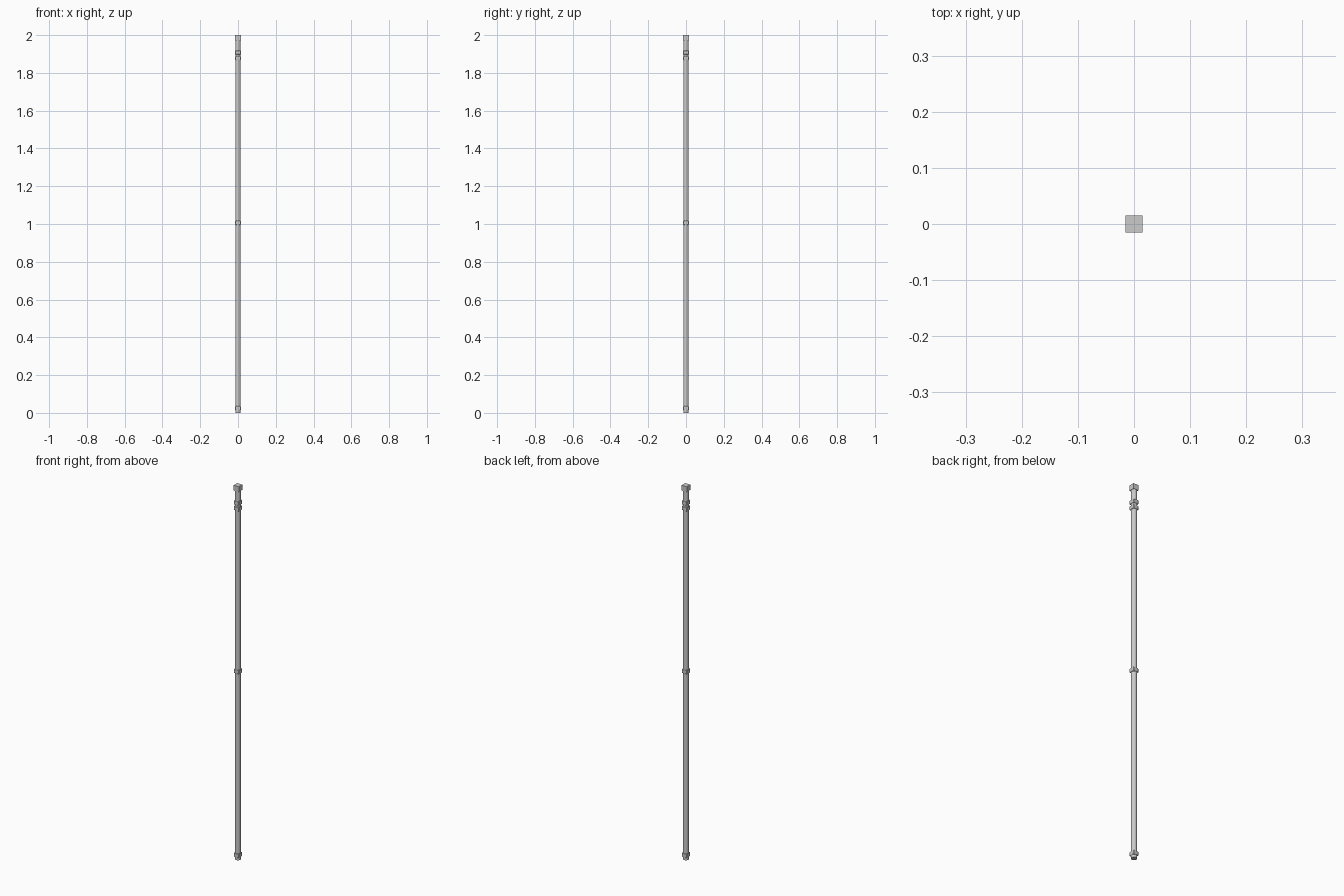
import bpy, bmesh

if "Cube" in bpy.data.objects:
    bpy.data.objects.remove(bpy.data.objects["Cube"])

H = 0.015       # half width of the square blocks
R = 0.0143      # shaft radius


def add_object(name, bm):
    me = bpy.data.meshes.new(name)
    bm.to_mesh(me)
    bm.free()
    ob = bpy.data.objects.new(name, me)
    bpy.context.collection.objects.link(ob)
    return ob


def block(name, z0, z1, bevel):
    """Square block from z0 to z1 with its edges trimmed."""
    bm = bmesh.new()
    bmesh.ops.create_cube(bm, size=1)
    bmesh.ops.scale(bm, vec=(2 * H, 2 * H, z1 - z0), verts=bm.verts)
    bmesh.ops.translate(bm, vec=(0, 0, (z0 + z1) / 2), verts=bm.verts)
    if bevel:
        bmesh.ops.bevel(bm, geom=bm.edges[:], offset=bevel, segments=1,
                        affect='EDGES')
    return add_object(name, bm)


# Round shaft, running from the floor into the head block
bm = bmesh.new()
bmesh.ops.create_cone(bm, cap_ends=True, segments=24, radius1=R, radius2=R,
                      depth=1.985)
bmesh.ops.translate(bm, vec=(0, 0, 1.985 / 2), verts=bm.verts)
shaft = add_object("shaft", bm)
bpy.context.view_layer.objects.active = shaft
shaft.select_set(True)
bpy.ops.object.shade_smooth_by_angle()

# Square collars along the shaft
for name, z in (("foot_collar", 0.025), ("middle_collar", 1.007),
                ("lower_neck_collar", 1.878), ("upper_neck_collar", 1.908)):
    block(name, z - 0.011, z + 0.011, 0.002)

# Square head
block("head", 1.972, 2.0, 0)
